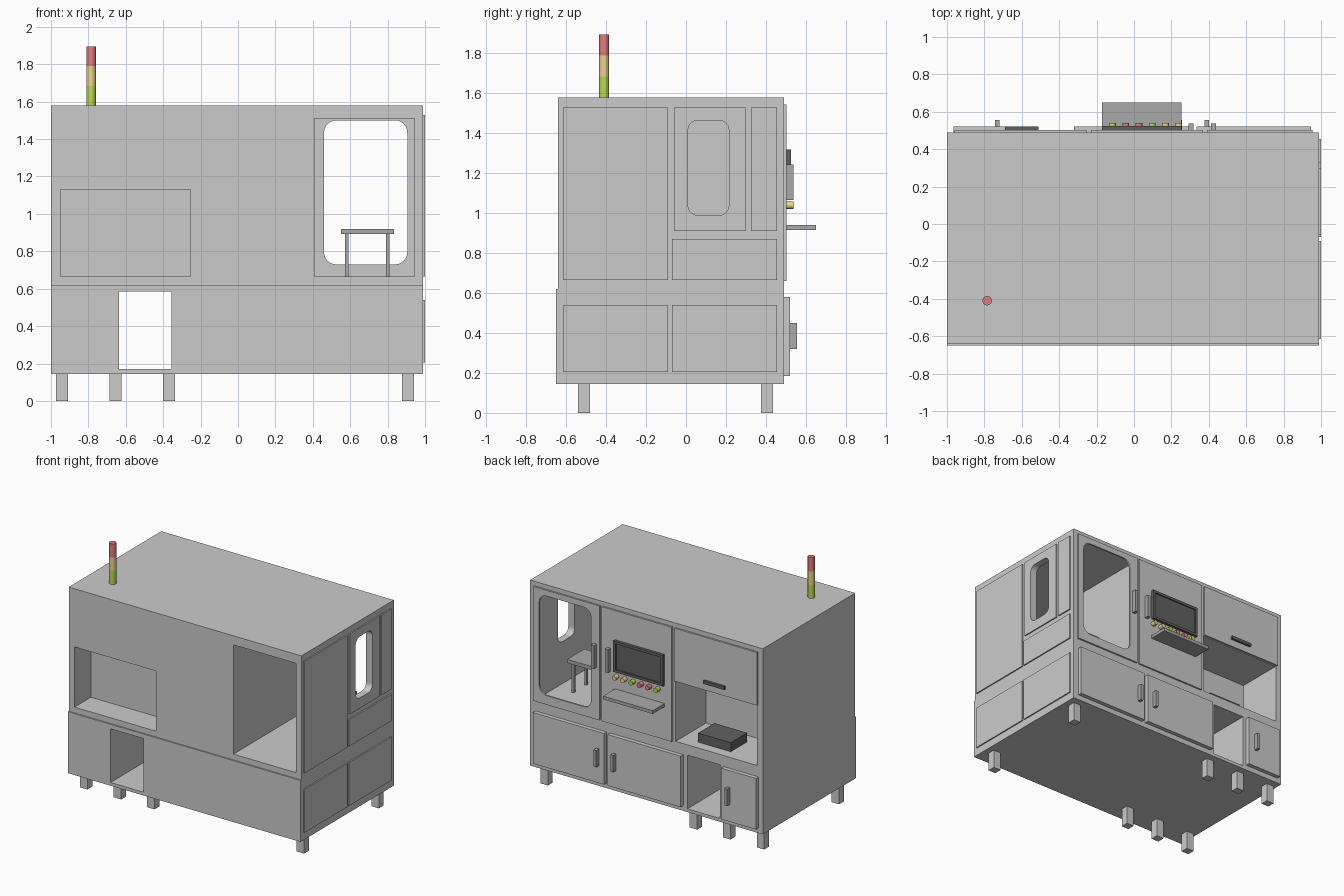
import bpy
import bmesh
import math
from mathutils import Matrix

if "Cube" in bpy.data.objects:
    bpy.data.objects.remove(bpy.data.objects["Cube"])


def paint(obj, name, rgb):
    mat = bpy.data.materials.get(name) or bpy.data.materials.new(name)
    mat.diffuse_color = (*rgb, 1)
    mat.use_nodes = True
    mat.node_tree.nodes["Principled BSDF"].inputs["Base Color"].default_value = mat.diffuse_color
    obj.data.materials.append(mat)


def add_object(name, bm):
    mesh = bpy.data.meshes.new(name)
    bmesh.ops.recalc_face_normals(bm, faces=bm.faces)
    bm.to_mesh(mesh)
    bm.free()
    obj = bpy.data.objects.new(name, mesh)
    bpy.context.collection.objects.link(obj)
    return obj


def box(name, x, y, z, round_axis=None, radius=0.05):
    """Box from (min, max) ranges; edges along round_axis may be rounded."""
    bm = bmesh.new()
    bmesh.ops.create_cube(bm, size=1)
    for v in bm.verts:
        v.co = [r[0] + (c + 0.5) * (r[1] - r[0]) for c, r in zip(v.co, (x, y, z))]
    if round_axis is not None:
        edges = [e for e in bm.edges
                 if abs(e.verts[0].co[round_axis] - e.verts[1].co[round_axis]) > 1e-5]
        bmesh.ops.bevel(bm, geom=edges, offset=radius, segments=6, profile=0.5,
                        affect='EDGES')
    return add_object(name, bm)


def cylinder(name, centre, radius, depth, axis='Z'):
    bm = bmesh.new()
    bmesh.ops.create_cone(bm, cap_ends=True, segments=24, radius1=radius,
                          radius2=radius, depth=depth)
    rot = Matrix.Rotation(math.pi / 2, 4, 'X') if axis == 'Y' else Matrix()
    bm.transform(Matrix.Translation(centre) @ rot)
    obj = add_object(name, bm)
    bpy.ops.object.select_all(action='DESELECT')
    obj.select_set(True)
    bpy.context.view_layer.objects.active = obj
    bpy.ops.object.shade_smooth_by_angle()
    return obj


def cut(obj, *cutters):
    for c in cutters:
        mod = obj.modifiers.new("cut", 'BOOLEAN')
        mod.operation = 'DIFFERENCE'
        mod.solver = 'EXACT'
        mod.object = c
        bpy.context.view_layer.objects.active = obj
        bpy.ops.object.modifier_apply(modifier=mod.name)
    for c in cutters:
        bpy.data.objects.remove(c)


GREEN, YELLOW, RED = (0.5, 0.7, 0.08), (0.85, 0.65, 0.25), (0.8, 0.2, 0.2)
DARK, METAL = (0.12, 0.12, 0.12), (0.4, 0.4, 0.4)
LAMPS = {"green": GREEN, "yellow": YELLOW, "red": RED}

# Lower cabinet with a through passage
lower = box("lower_cabinet", (-1, 0.99), (-0.65, 0.49), (0.145, 0.62))
cut(lower, box("cut", (-0.635, -0.355), (-0.8, 0.8), (0.17, 0.585)))

# Upper cabinet: through bay, front pocket, rear pocket, side window
upper = box("upper_cabinet", (-1, 0.99), (-0.64, 0.49), (0.62, 1.58))
cut(upper,
    box("cut", (0.41, 0.945), (-0.8, 0.8), (0.665, 1.51)),
    box("cut", (-0.95, -0.255), (-0.8, -0.44), (0.665, 1.13)),
    box("cut", (-0.95, -0.255), (0.12, 0.8), (0.665, 1.13)),
    box("cut", (0.9, 1.1), (0.01, 0.215), (0.99, 1.465), 0))

# Legs in two rows
for i, x in enumerate((-0.942, -0.654, -0.368, 0.91)):
    for side, y in (("front", -0.51), ("back", 0.405)):
        box(f"{side}_leg_{i}", (x - 0.032, x + 0.032), (y - 0.03, y + 0.03), (0, 0.145))

# Thin panels on the right side
side_panels = {
    "side_panel_large": ((-0.615, -0.09), (0.665, 1.53)),
    "side_panel_window": ((-0.06, 0.30), (0.91, 1.53)),
    "side_panel_narrow": ((0.325, 0.455), (0.91, 1.53)),
    "side_panel_low": ((-0.07, 0.455), (0.665, 0.87)),
    "side_panel_base_front": ((-0.615, -0.09), (0.205, 0.54)),
    "side_panel_base_back": ((-0.07, 0.455), (0.205, 0.54)),
}
for name, (y, z) in side_panels.items():
    panel = box(name, (0.99, 1.0), y, z)
    if name == "side_panel_window":
        cut(panel, box("cut", (0.9, 1.1), (0.01, 0.215), (0.99, 1.465), 0))

# Upper doors and control panel on the back
door = box("window_door", (0.39, 0.955), (0.49, 0.503), (0.66, 1.545))
cut(door, box("cut", (0.46, 0.905), (0.3, 0.7), (0.73, 1.5), 1, 0.065))
box("control_panel", (-0.23, 0.37), (0.49, 0.503), (0.66, 1.545))
box("upper_door", (-0.96, -0.255), (0.49, 0.503), (1.135, 1.545))

# Lower doors
for name, x in (("lower_door_right", (0.335, 0.945)), ("lower_door_middle", (-0.32, 0.305)),
                ("lower_door_small", (-0.965, -0.665))):
    box(name, x, (0.49, 0.522), (0.185, 0.58))

# Door handles
for i, x in enumerate((0.305, 0.425)):
    paint(box(f"upper_handle_{i}", (x - 0.013, x + 0.013), (0.503, 0.538), (1.065, 1.245)),
          "metal", METAL)
for i, x in enumerate((0.39, 0.245, -0.73)):
    paint(box(f"lower_handle_{i}", (x - 0.012, x + 0.012), (0.522, 0.557), (0.32, 0.45)),
          "metal", METAL)
paint(box("upper_door_handle", (-0.69, -0.51), (0.503, 0.52), (1.19, 1.215)), "dark", DARK)

# Monitor with recessed screen
monitor = box("monitor", (-0.17, 0.255), (0.503, 0.525), (1.08, 1.32))
cut(monitor, box("cut", (-0.15, 0.235), (0.515, 0.6), (1.1, 1.3)))
paint(monitor, "dark", DARK)

# Row of push buttons
for i, colour in enumerate(("green", "red", "red", "green", "yellow", "yellow")):
    button = cylinder(f"button_{i}", (-0.115 + 0.0708 * i, 0.521, 1.04), 0.018, 0.036, 'Y')
    paint(button, colour, LAMPS[colour])

# Keyboard shelf
paint(box("keyboard_shelf", (-0.17, 0.255), (0.503, 0.65), (0.915, 0.94)), "metal", METAL)

# Work table inside the bay
paint(box("table_top", (0.55, 0.835), (0.05, 0.26), (0.892, 0.92)), "metal", METAL)
for x in (0.582, 0.8):
    for y in (0.078, 0.232):
        paint(box("table_leg", (x - 0.009, x + 0.009), (y - 0.009, y + 0.009), (0.66, 0.892)),
              "metal", METAL)

# Device in the rear pocket
paint(box("device_box", (-0.67, -0.39), (0.21, 0.41), (0.665, 0.735)), "dark", DARK)

# Signal tower
for i, colour in enumerate(("green", "yellow", "red")):
    lamp = cylinder(f"signal_lamp_{colour}", (-0.785, -0.41, 1.632 + 0.105 * i), 0.025, 0.105)
    paint(lamp, colour, LAMPS[colour])
